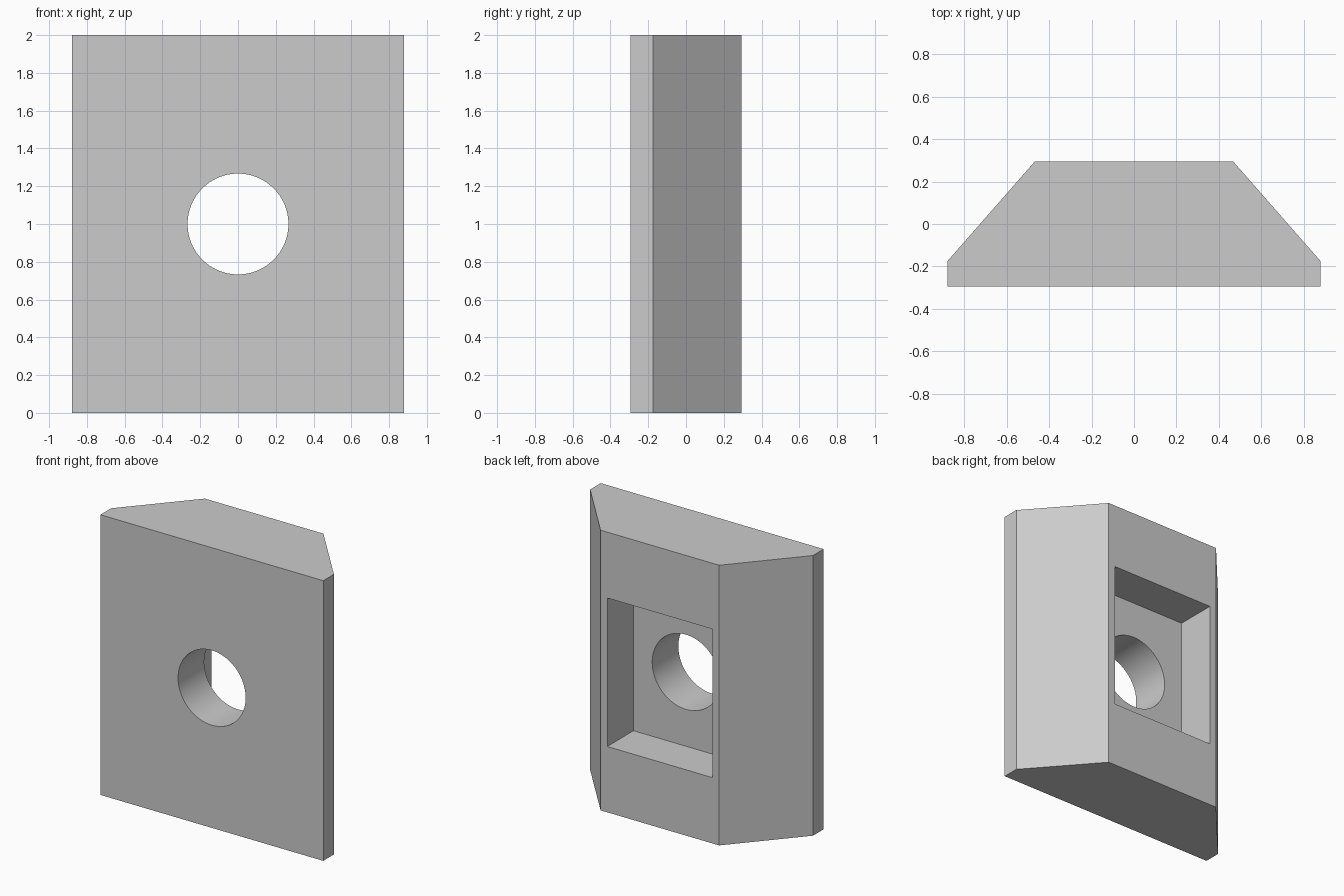
import bpy
import bmesh
import math
from mathutils import Matrix, Vector

default = bpy.data.objects.get("Cube")
if default:
    bpy.data.objects.remove(default, do_unlink=True)

HEIGHT = 2.0
BACK = 0.295

grey = bpy.data.materials.new("plain_grey")
grey.use_nodes = True
colour = (0.6, 0.6, 0.6, 1.0)
grey.diffuse_color = colour
grey.node_tree.nodes["Principled BSDF"].inputs["Base Color"].default_value = colour


def make_object(name, bm):
    bmesh.ops.recalc_face_normals(bm, faces=bm.faces)
    mesh = bpy.data.meshes.new(name)
    bm.to_mesh(mesh)
    bm.free()
    mesh.materials.append(grey)
    obj = bpy.data.objects.new(name, mesh)
    bpy.context.collection.objects.link(obj)
    return obj


def cut(target, cutter):
    cutter.hide_render = True
    mod = target.modifiers.new(cutter.name, "BOOLEAN")
    mod.operation = "DIFFERENCE"
    mod.solver = "EXACT"
    mod.object = cutter
    bpy.context.view_layer.objects.active = target
    bpy.ops.object.modifier_apply(modifier=mod.name)
    bpy.data.objects.remove(cutter, do_unlink=True)


# Block: mirrored plan profile, chamfered towards the back, extruded upwards
half = [(0.88, -BACK), (0.88, -0.175), (0.468, BACK)]
outline = half + [(-x, y) for x, y in reversed(half)]
bm = bmesh.new()
base = bm.faces.new([bm.verts.new((x, y, 0)) for x, y in outline])
ext = bmesh.ops.extrude_face_region(bm, geom=[base])
top = [v for v in ext["geom"] if isinstance(v, bmesh.types.BMVert)]
bmesh.ops.translate(bm, verts=top, vec=Vector((0, 0, HEIGHT)))
block = make_object("chamfered_block", bm)

# Rectangular pocket in the back, reaching half the depth
bm = bmesh.new()
bmesh.ops.create_cube(bm, size=1, matrix=Matrix.Translation((0, BACK, HEIGHT / 2))
                      @ Matrix.Diagonal((0.83, 2 * BACK, 1.06, 1)))
cut(block, make_object("pocket_cutter", bm))

# Round hole through the middle
bm = bmesh.new()
bmesh.ops.create_cone(bm, cap_ends=True, segments=96, radius1=0.267, radius2=0.267, depth=2,
                      matrix=Matrix.Translation((0, 0, HEIGHT / 2))
                      @ Matrix.Rotation(math.pi / 2, 4, "X"))
cut(block, make_object("hole_cutter", bm))

# Smooth bore, crisp edges
bpy.ops.object.select_all(action="DESELECT")
block.select_set(True)
bpy.context.view_layer.objects.active = block
bpy.ops.object.shade_smooth_by_angle(angle=math.radians(30))
